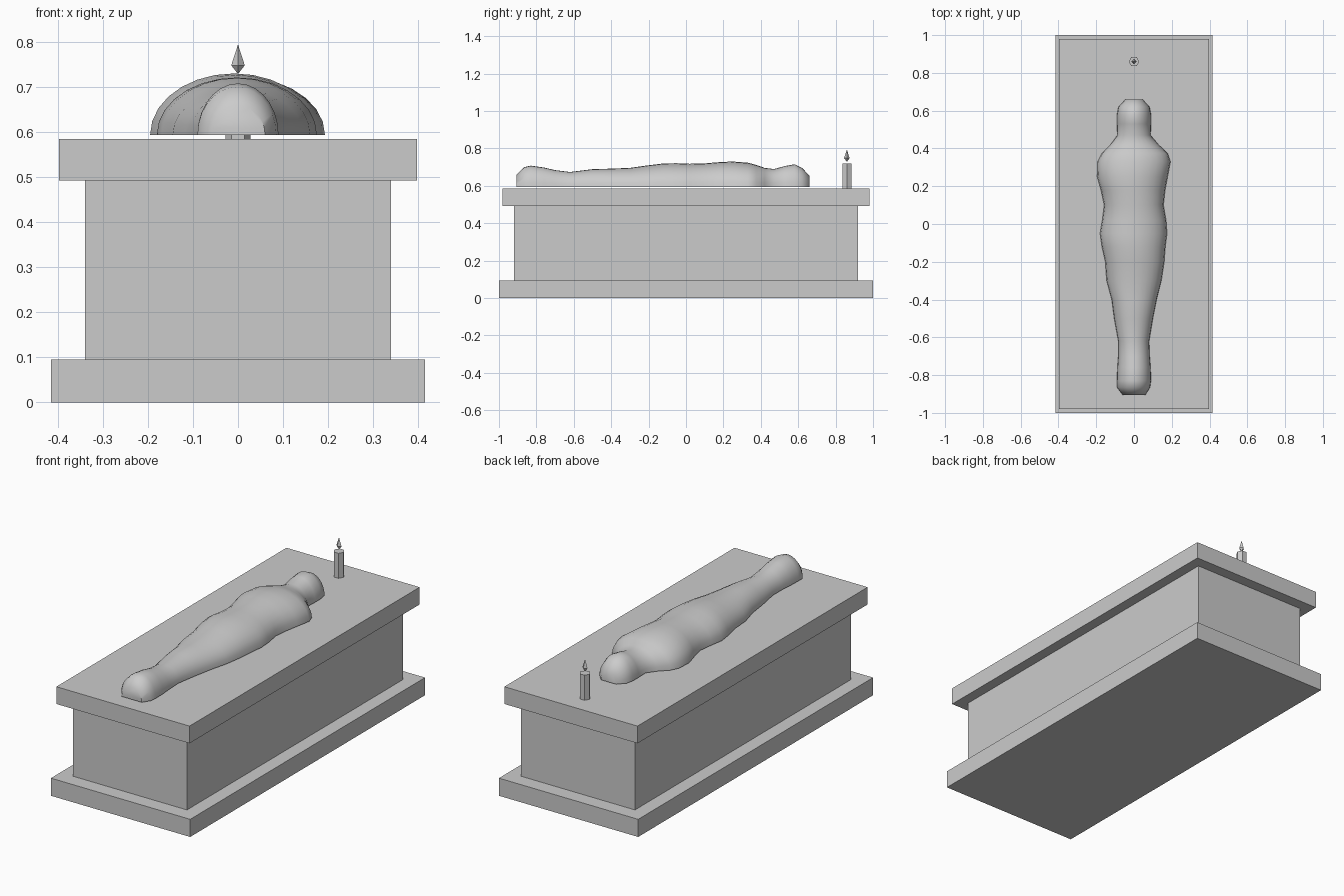
import bpy, bmesh, math

if "Cube" in bpy.data.objects:
    bpy.data.objects.remove(bpy.data.objects["Cube"])

stone = bpy.data.materials.new("grey stone")
stone.diffuse_color = (0.6, 0.6, 0.6, 1)
stone.use_nodes = True
stone.node_tree.nodes["Principled BSDF"].inputs["Base Color"].default_value = stone.diffuse_color


def add_object(name, bm):
    bmesh.ops.recalc_face_normals(bm, faces=bm.faces[:])
    mesh = bpy.data.meshes.new(name)
    bm.to_mesh(mesh)
    bm.free()
    mesh.materials.append(stone)
    obj = bpy.data.objects.new(name, mesh)
    bpy.context.collection.objects.link(obj)
    return obj


def block(name, half_x, half_y, z0, z1):
    bm = bmesh.new()
    bmesh.ops.create_cube(bm, size=1)
    for v in bm.verts:
        v.co = (v.co.x * 2 * half_x, v.co.y * 2 * half_y,
                z0 if v.co.z < 0 else z1)
    return add_object(name, bm)


def cone(bm, sides, r0, r1, y, z0, z1):
    made = bmesh.ops.create_cone(bm, cap_ends=True, segments=sides,
                                 radius1=r0, radius2=r1, depth=z1 - z0)
    angle = math.pi / 2  # put a corner on the x axis
    for v in made["verts"]:
        x, yy = v.co.x, v.co.y
        v.co.x = x * math.cos(angle) - yy * math.sin(angle)
        v.co.y = x * math.sin(angle) + yy * math.cos(angle) + y
        v.co.z += (z0 + z1) / 2


# Tomb: plinth, chest and lid
block("plinth", 0.415, 1.0, 0.0, 0.095)
block("chest", 0.34, 0.92, 0.095, 0.492)
block("lid", 0.397, 0.98, 0.492, 0.585)

# Candle at the head end
bm = bmesh.new()
cone(bm, 6, 0.028, 0.028, 0.86, 0.585, 0.72)
add_object("candle", bm)

# Flame: two four-sided cones meeting at the widest point
bm = bmesh.new()
cone(bm, 4, 0.001, 0.015, 0.86, 0.73, 0.748)
cone(bm, 4, 0.015, 0.0005, 0.86, 0.748, 0.793)
bmesh.ops.remove_doubles(bm, verts=bm.verts[:], dist=0.0001)
inner = [f for f in bm.faces if all(abs(v.co.z - 0.748) < 0.001 for v in f.verts)]
bmesh.ops.delete(bm, geom=inner, context="FACES_ONLY")
add_object("flame", bm)

# Shrouded figure: half-oval sections as (y, left x, right x, top z)
sections = [
    (-0.905, -0.06, 0.06, 0.660), (-0.865, -0.09, 0.085, 0.700),
    (-0.83, -0.09, 0.09, 0.708), (-0.76, -0.088, 0.088, 0.698),
    (-0.70, -0.083, 0.083, 0.684), (-0.62, -0.083, 0.08, 0.674),
    (-0.50, -0.105, 0.10, 0.689), (-0.40, -0.118, 0.12, 0.692),
    (-0.30, -0.145, 0.145, 0.696), (-0.20, -0.152, 0.16, 0.710),
    (-0.12, -0.17, 0.166, 0.720), (-0.05, -0.18, 0.175, 0.721),
    (0.02, -0.168, 0.17, 0.718), (0.10, -0.158, 0.156, 0.720),
    (0.18, -0.175, 0.165, 0.727), (0.25, -0.195, 0.178, 0.730),
    (0.33, -0.192, 0.193, 0.724), (0.375, -0.17, 0.178, 0.712),
    (0.42, -0.125, 0.13, 0.696), (0.47, -0.088, 0.088, 0.690),
    (0.53, -0.09, 0.09, 0.706), (0.58, -0.09, 0.09, 0.715),
    (0.62, -0.082, 0.082, 0.696), (0.66, -0.045, 0.045, 0.655),
]
FLOOR, STEPS = 0.594, 14
bm = bmesh.new()
rings = []
for y, left, right, top in sections:
    ring = []
    for i in range(STEPS + 1):
        a = math.pi * i / STEPS
        ring.append(bm.verts.new(((left + right) / 2 + (right - left) / 2 * math.cos(a),
                                  y, FLOOR + (top - FLOOR) * math.sin(a))))
    rings.append(ring)
for a, b in zip(rings, rings[1:]):
    for i in range(STEPS):
        bm.faces.new((a[i], a[i + 1], b[i + 1], b[i]))
    bm.faces.new((a[0], b[0], b[-1], a[-1]))  # flat underside
bm.faces.new(rings[0])
bm.faces.new(rings[-1])
figure = add_object("shrouded_figure", bm)
bpy.context.view_layer.objects.active = figure
figure.select_set(True)
bpy.ops.object.shade_smooth_by_angle(angle=math.radians(55))
